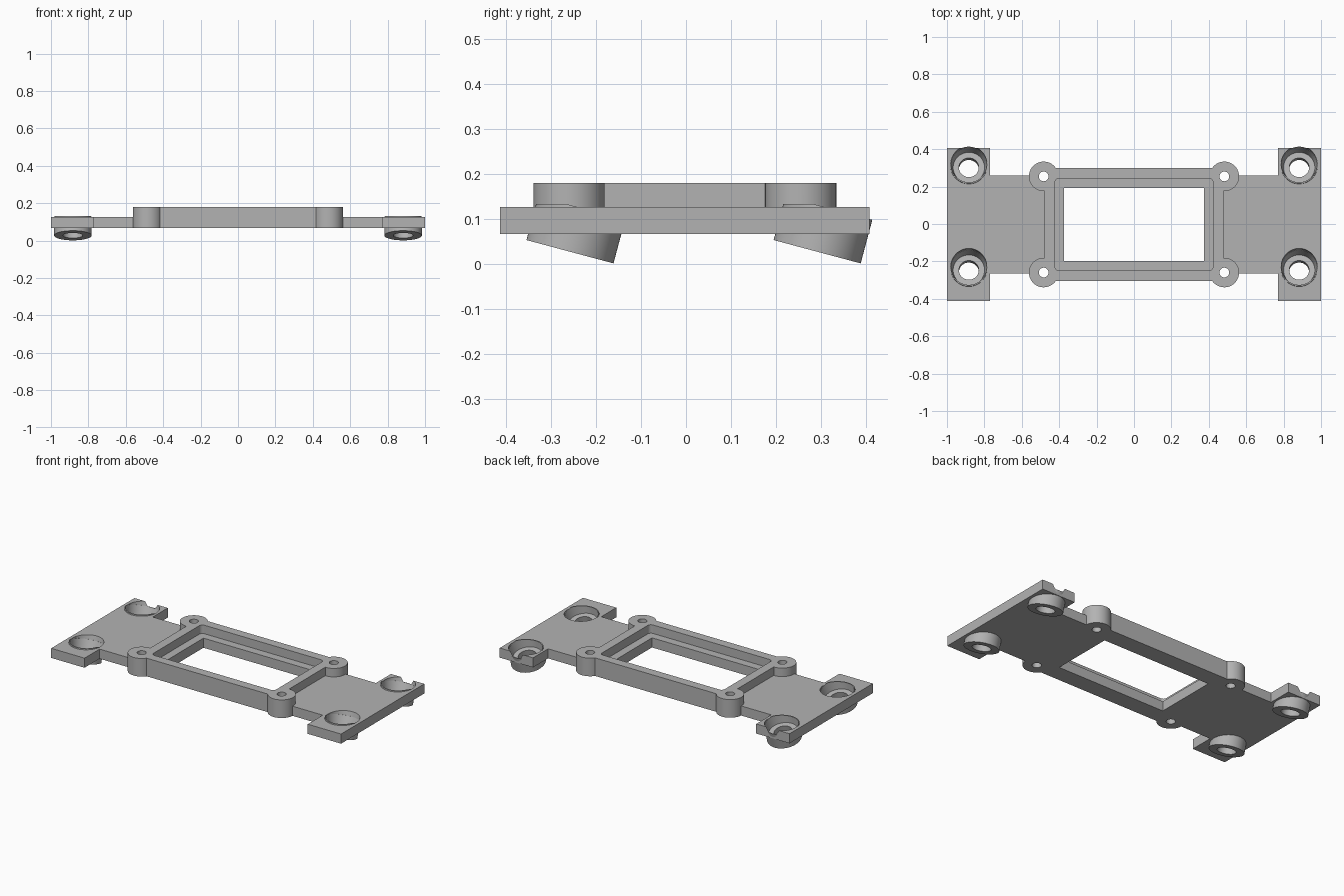
import bpy, bmesh, math
from mathutils import Matrix, Vector

if "Cube" in bpy.data.objects:
    bpy.data.objects.remove(bpy.data.objects["Cube"], do_unlink=True)

BOTTOM, PLATE_TOP, FRAME_TOP = 0.067, 0.127, 0.18
Y_SHIFT = -0.0025
TILT = Matrix.Rotation(math.radians(-15), 4, "X")

grey = bpy.data.materials.new("grey")
grey.use_nodes = True
grey.diffuse_color = (0.45, 0.45, 0.45, 1)
grey.node_tree.nodes["Principled BSDF"].inputs["Base Color"].default_value = (0.45, 0.45, 0.45, 1)


def make_object(name, bm):
    bmesh.ops.recalc_face_normals(bm, faces=bm.faces)
    mesh = bpy.data.meshes.new(name)
    bm.to_mesh(mesh)
    bm.free()
    mesh.materials.append(grey)
    obj = bpy.data.objects.new(name, mesh)
    bpy.context.collection.objects.link(obj)
    return obj


def prism(name, points, z0, z1):
    """Extrude a flat outline between two heights."""
    bm = bmesh.new()
    face = bm.faces.new([bm.verts.new((x, y + Y_SHIFT, z0)) for x, y in points])
    top = bmesh.ops.extrude_face_region(bm, geom=[face])["geom"]
    bmesh.ops.translate(bm, vec=(0, 0, z1 - z0),
                        verts=[v for v in top if isinstance(v, bmesh.types.BMVert)])
    return make_object(name, bm)


def rectangle(hx, hy):
    return [(-hx, -hy), (hx, -hy), (hx, hy), (-hx, hy)]


def circle(cx, cy, r, n=48):
    return [(cx + r * math.cos(math.tau * i / n), cy + r * math.sin(math.tau * i / n))
            for i in range(n)]


def rounded_rectangle(hx, hy, r, n=6):
    points = []
    for k, (sx, sy) in enumerate([(1, 1), (-1, 1), (-1, -1), (1, -1)]):
        for i in range(n + 1):
            a = math.pi / 2 * (k + i / n)
            points.append((sx * (hx - r) + r * math.cos(a), sy * (hy - r) + r * math.sin(a)))
    return points


def lathe(name, profile, base, closed, n=64):
    """Spin (radius, height) points round a tilted axis standing at base."""
    bm = bmesh.new()
    rings = [[bm.verts.new((x, y, h)) for x, y in circle(0, 0, r, n)] for r, h in profile]
    pairs = list(zip(rings, rings[1:]))
    if closed:
        pairs.append((rings[-1], rings[0]))
    else:
        bm.faces.new(rings[0])
        bm.faces.new(rings[-1])
    for a, b in pairs:
        for i in range(n):
            j = (i + 1) % n
            bm.faces.new((a[i], a[j], b[j], b[i]))
    bmesh.ops.transform(bm, matrix=Matrix.Translation(base) @ TILT, verts=bm.verts)
    return make_object(name, bm), base


def combine(target, tool, operation):
    """Apply a boolean, then discard the tool."""
    mod = target.modifiers.new("combine", "BOOLEAN")
    mod.operation, mod.solver, mod.object = operation, "EXACT", tool
    graph = bpy.context.evaluated_depsgraph_get()
    mesh = bpy.data.meshes.new_from_object(target.evaluated_get(graph))
    target.modifiers.clear()
    target.data = mesh
    bpy.data.objects.remove(tool, do_unlink=True)


# Flat plate with a wide tab at each end
quarter = [(0.77, 0.262), (0.77, 0.41), (1.0, 0.41)]
outline = quarter + [(x, -y) for x, y in reversed(quarter)]
outline += [(-x, -y) for x, y in quarter] + [(-x, y) for x, y in reversed(quarter)]
body = prism("mounting_plate", outline, BOTTOM, PLATE_TOP)

# Raised centre frame and its corner screw bosses
corners = [(sx * 0.483, sy * 0.257) for sx in (1, -1) for sy in (1, -1)]
combine(body, prism("frame", rectangle(0.479, 0.302), BOTTOM, FRAME_TOP), "UNION")
for x, y in corners:
    combine(body, prism("boss", circle(x, y, 0.079), BOTTOM, FRAME_TOP), "UNION")

# Stepped window and screw holes
combine(body, prism("pocket", rounded_rectangle(0.423, 0.246, 0.022), PLATE_TOP, 0.3), "DIFFERENCE")
combine(body, prism("opening", rectangle(0.373, 0.195), -0.1, 0.3), "DIFFERENCE")
for x, y in corners:
    combine(body, prism("screw_hole", circle(x, y, 0.026, 32), -0.1, 0.3), "DIFFERENCE")

# Tilted cups set into the tabs
cup_profile = [(0.053, 0), (0.1, 0), (0.1, 0.1), (0.096, 0.1), (0.084, 0.042), (0.053, 0.042)]
cups = []
for side, sx in (("left", 1), ("right", -1)):
    for end, y in (("front", -0.2575), ("back", 0.291)):
        base = Vector((sx * 0.883, y, 0.0275))
        bore, _ = lathe("bore", [(0.097, 0.02), (0.097, 0.3)], base, False)
        combine(body, bore, "DIFFERENCE")
        cup, _ = lathe(f"{end}_{side}_cup", cup_profile, base, True)
        # Trim the rim level just above the plate
        bm = bmesh.new()
        bm.from_mesh(cup.data)
        cut = bmesh.ops.bisect_plane(bm, geom=bm.verts[:] + bm.edges[:] + bm.faces[:],
                                     plane_co=(0, 0, 0.133), plane_no=(0, 0, 1), clear_outer=True)
        rim = [e for e in cut["geom_cut"] if isinstance(e, bmesh.types.BMEdge)]
        bmesh.ops.triangle_fill(bm, edges=rim, use_beauty=True)
        bmesh.ops.recalc_face_normals(bm, faces=bm.faces)
        bm.to_mesh(cup.data)
        bm.free()
        cups.append(cup)

# Smooth round walls, keep edges crisp
for obj in [body] + cups:
    bpy.ops.object.select_all(action="DESELECT")
    obj.select_set(True)
    bpy.context.view_layer.objects.active = obj
    bpy.ops.object.shade_smooth_by_angle(angle=math.radians(30))
